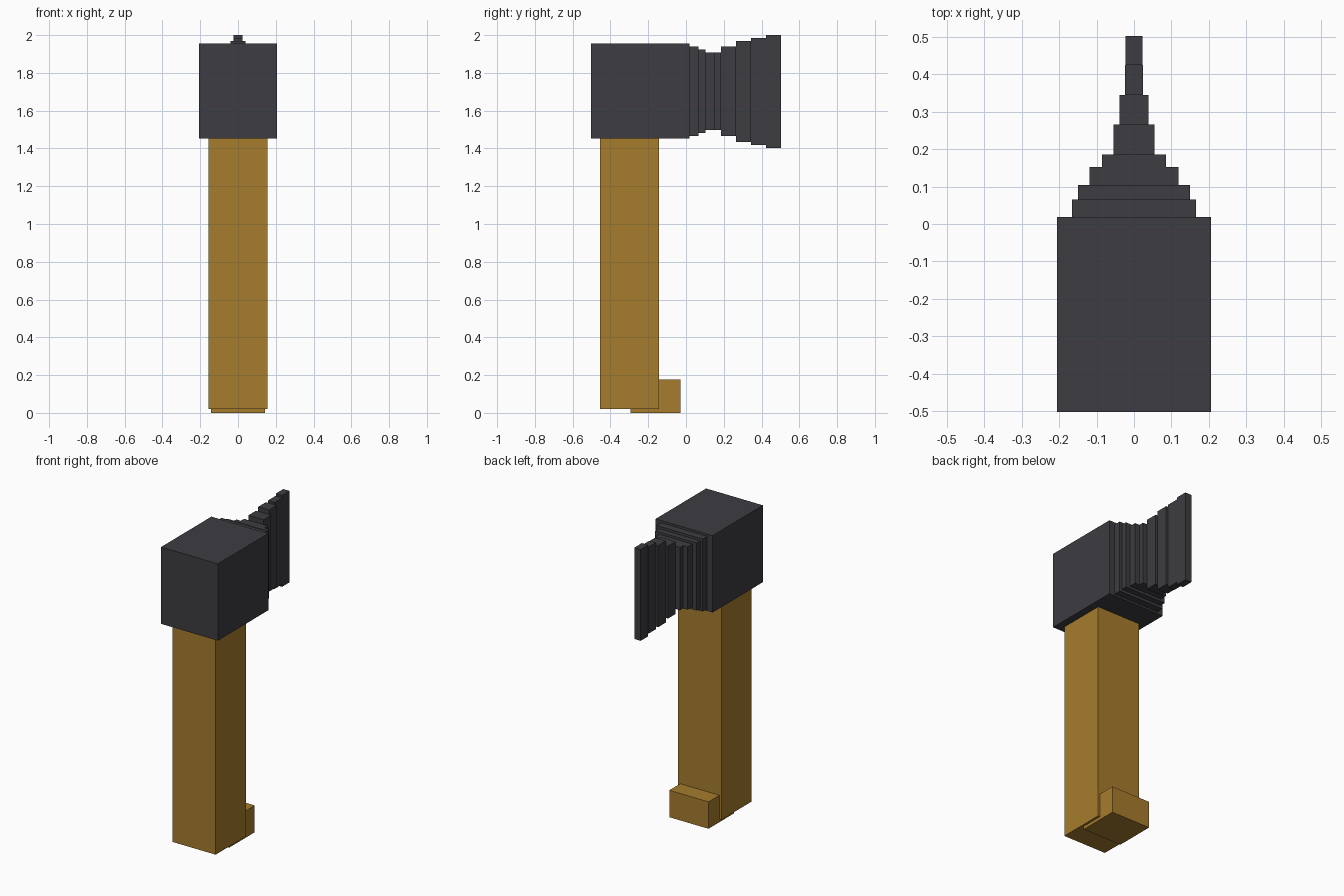
import bpy

default_cube = bpy.data.objects.get("Cube")
if default_cube:
    bpy.data.objects.remove(default_cube, do_unlink=True)


def make_material(name, rgb):
    mat = bpy.data.materials.new(name)
    mat.use_nodes = True
    colour = (*rgb, 1.0)
    mat.diffuse_color = colour
    mat.node_tree.nodes["Principled BSDF"].inputs["Base Color"].default_value = colour
    return mat


def box(name, half_width, y_range, z_range, mat):
    """Flat-faced block centred on x = 0."""
    (y0, y1), (z0, z1) = y_range, z_range
    bpy.ops.mesh.primitive_cube_add(size=1, location=(0, (y0 + y1) / 2, (z0 + z1) / 2))
    obj = bpy.context.object
    obj.name = obj.data.name = name
    obj.scale = (2 * half_width, y1 - y0, z1 - z0)
    bpy.ops.object.transform_apply(location=False, rotation=False, scale=True)
    obj.data.materials.append(mat)
    return obj


steel = make_material("dark steel", (0.047, 0.045, 0.053))
wood = make_material("golden wood", (0.381, 0.202, 0.026))

# Handle with a hooked foot at its lower end
box("handle", 0.157, (-0.456, -0.143), (0.02, 1.455), wood)
box("handle_foot", 0.142, (-0.295, -0.03), (0.0, 0.176), wood)

# Heavy block at the front of the head
HEAD_BACK = 0.019
box("hammer_block", 0.206, (-0.502, HEAD_BACK), (1.452, 1.955), steel)

# Blade: slabs that narrow toward the edge while the height pinches, then flares
# (back end y, half width, bottom z, top z)
slabs = [
    (0.066, 0.166, 1.465, 1.940),
    (0.104, 0.150, 1.482, 1.924),
    (0.152, 0.119, 1.498, 1.909),
    (0.186, 0.086, 1.498, 1.909),
    (0.265, 0.055, 1.466, 1.940),
    (0.344, 0.039, 1.435, 1.970),
    (0.424, 0.024, 1.419, 1.985),
    (0.502, 0.023, 1.402, 2.000),
]
start = HEAD_BACK
for i, (end, half_width, bottom, top) in enumerate(slabs, 1):
    box(f"blade_slab_{i}", half_width, (start, end), (bottom, top), steel)
    start = end
